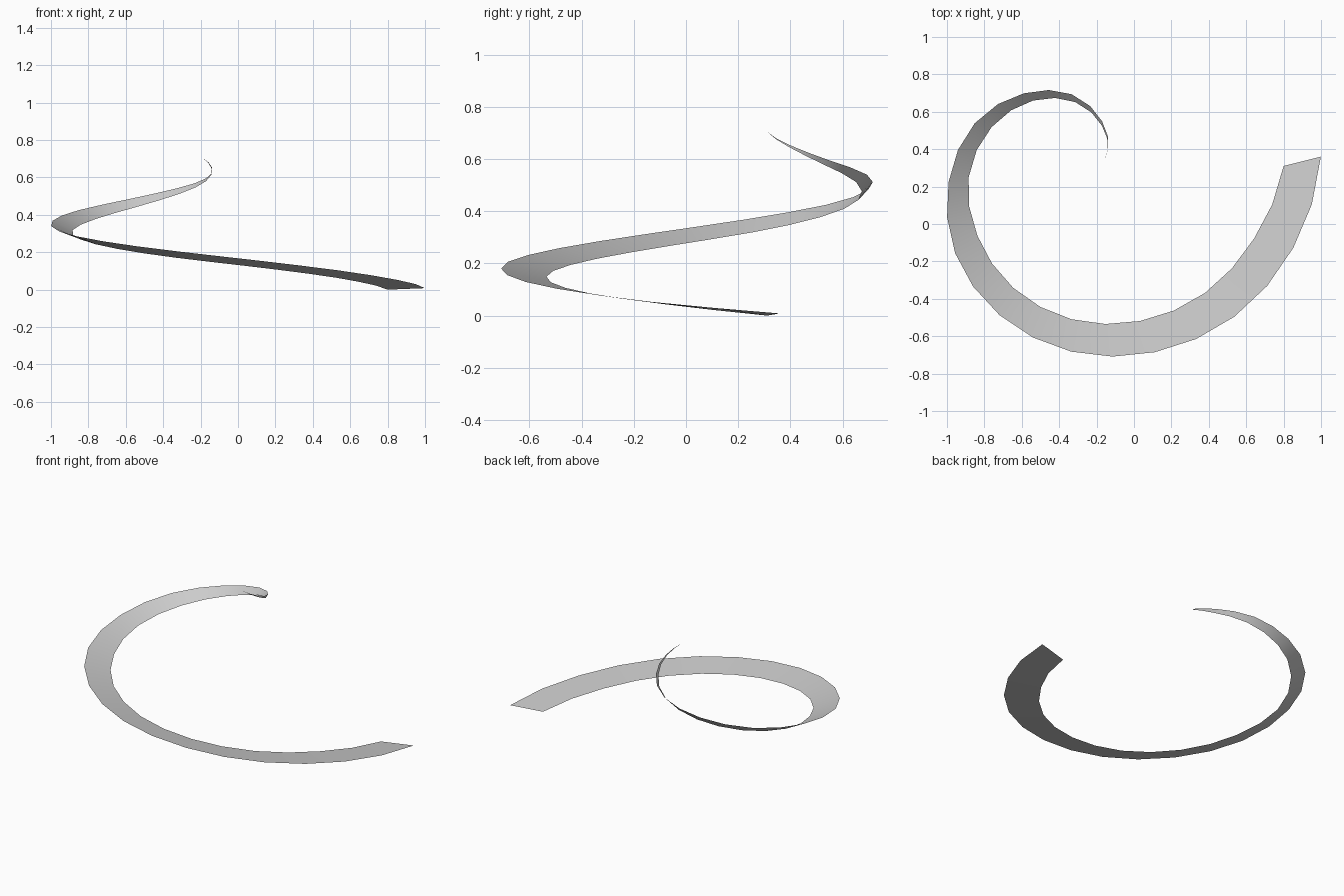
import bpy, bmesh
from math import radians, cos, sin

cube = bpy.data.objects.get("Cube")
if cube:
    bpy.data.objects.remove(cube)

# Axis of the spiral, sweep and resolution
AXIS_X, AXIS_Y = -0.19, 0.31
SWEEP, SEGMENTS = 325, 26

# Radius and height of each ribbon edge, evenly spaced along the sweep
OUTER_R = [1.19, 1.13, 1.085, 1.04, 1.003, .957, .897, .806, .70, .557, .41, .24, .105, 0]
INNER_R = [.99, .918, .886, .858, .832, .795, .747, .697, .608, .495, .364, .216, .10, 0]
OUTER_Z = [.008, .052, .103, .155, .206, .258, .312, .368, .425, .483, .54, .595, .652, .705]
INNER_Z = [0, .043, .085, .128, .171, .218, .267, .318, .378, .443, .512, .58, .645, .705]


def sample(knots, t):
    """Smooth curve through evenly spaced knots, t from 0 to 1."""
    pos = t * (len(knots) - 1)
    i = min(int(pos), len(knots) - 2)
    f = pos - i
    b, c = knots[i], knots[i + 1]
    a = knots[i - 1] if i else 2 * b - c
    d = knots[i + 2] if i + 2 < len(knots) else 2 * c - b
    return b + f * ((c - a) + f * ((2 * a - 5 * b + 4 * c - d) + f * (3 * (b - c) + d - a))) / 2


def edge_point(radii, heights, t, lead=0):
    angle = -radians(SWEEP * t - lead * (1 - t))
    r = sample(radii, t)
    return AXIS_X + r * cos(angle), AXIS_Y + r * sin(angle), sample(heights, t)


# Tapering ribbon: one strip of quads closing in a point
bm = bmesh.new()
rows = []
for k in range(SEGMENTS):
    t = k / SEGMENTS
    rows.append((bm.verts.new(edge_point(INNER_R, INNER_Z, t)),
                 bm.verts.new(edge_point(OUTER_R, OUTER_Z, t, 2.4))))
for (a, b), (c, d) in zip(rows, rows[1:]):
    bm.faces.new((a, c, d, b))
tip = bm.verts.new(edge_point(OUTER_R, OUTER_Z, 1))
bm.faces.new((rows[-1][0], tip, rows[-1][1]))
for face in bm.faces:
    face.smooth = True
    face.normal_update()
if bm.faces[:][0].normal.z < 0:
    bmesh.ops.reverse_faces(bm, faces=bm.faces[:])

mesh = bpy.data.meshes.new("spiral_ribbon")
bm.to_mesh(mesh)
bm.free()
ribbon = bpy.data.objects.new("spiral_ribbon", mesh)
bpy.context.collection.objects.link(ribbon)

# Plain grey finish
grey = bpy.data.materials.new("light_grey")
grey.use_nodes = True
grey.diffuse_color = (0.6, 0.6, 0.6, 1)
grey.node_tree.nodes["Principled BSDF"].inputs["Base Color"].default_value = (0.6, 0.6, 0.6, 1)
mesh.materials.append(grey)
